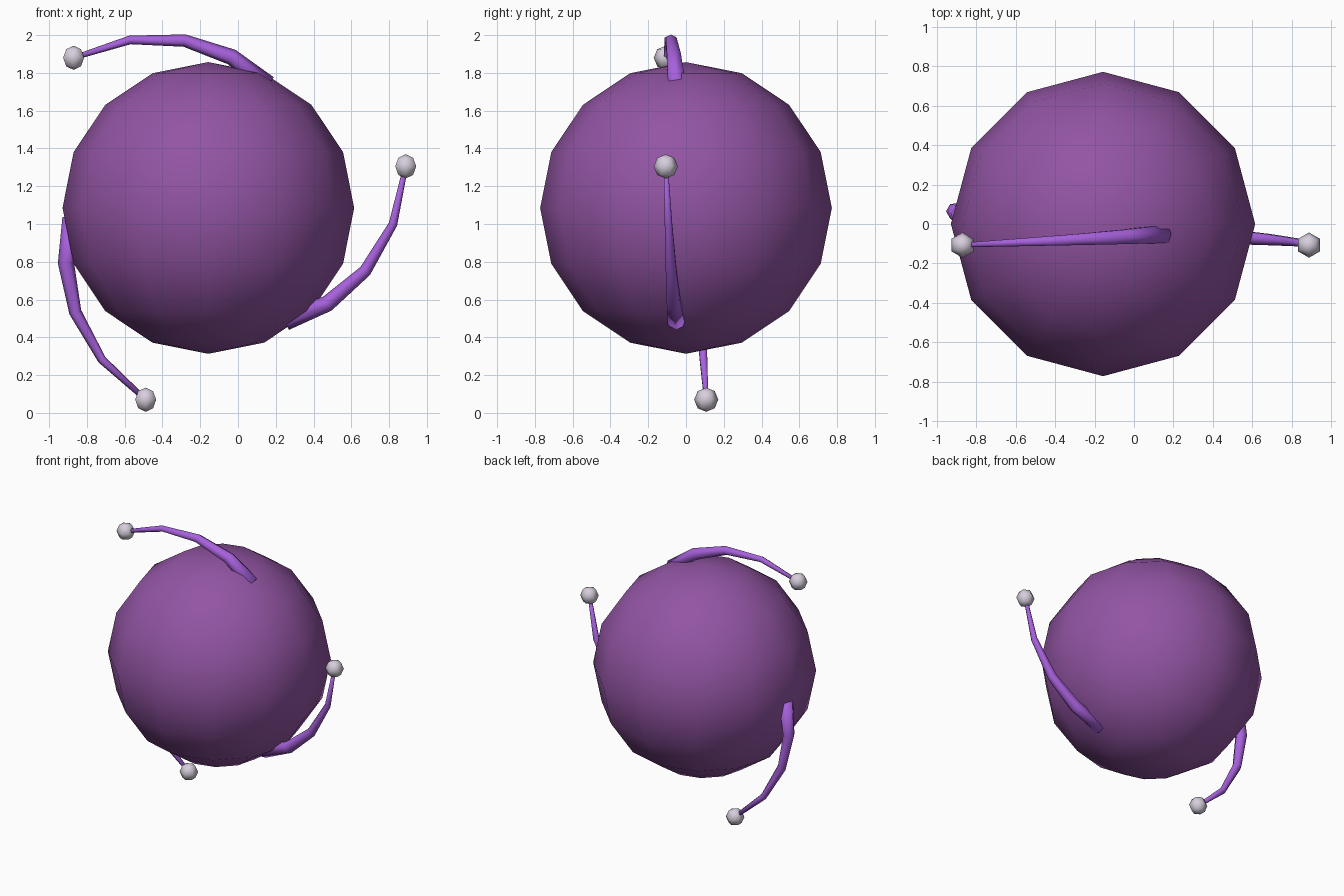
import bpy, bmesh
from math import radians, cos, sin, tau
from mathutils import Vector

if "Cube" in bpy.data.objects:
    bpy.data.objects.remove(bpy.data.objects["Cube"])

CENTRE = Vector((-0.157, 0, 1.085))


def material(name, rgb):
    m = bpy.data.materials.new(name)
    m.diffuse_color = (*rgb, 1)
    m.use_nodes = True
    m.node_tree.nodes["Principled BSDF"].inputs["Base Color"].default_value = m.diffuse_color
    return m


body_mat = material("body purple", (0.29, 0.09, 0.37))
arm_mat = material("bright violet", (0.39, 0.12, 0.72))
tip_mat = material("pale lilac", (0.68, 0.62, 0.72))


def finish(bm, name, mat):
    bmesh.ops.recalc_face_normals(bm, faces=bm.faces)
    for f in bm.faces:
        f.smooth = True
    mesh = bpy.data.meshes.new(name)
    bm.to_mesh(mesh)
    bm.free()
    mesh.materials.append(mat)
    ob = bpy.data.objects.new(name, mesh)
    bpy.context.collection.objects.link(ob)
    return ob


def ball(name, centre, radius, segments, rings, mat):
    bm = bmesh.new()
    bmesh.ops.create_uvsphere(bm, u_segments=segments, v_segments=rings, radius=radius)
    finish(bm, name, mat).location = centre


def tube(name, path, radii, sides, mat):
    bm = bmesh.new()
    loops = []
    for i, (p, r) in enumerate(zip(path, radii)):
        d = (path[min(i + 1, len(path) - 1)] - path[max(i - 1, 0)]).normalized()
        u = d.cross(Vector((0, 1, 0))).normalized()
        v = d.cross(u)
        loops.append([bm.verts.new(p + r * (cos(tau * k / sides) * u + sin(tau * k / sides) * v))
                      for k in range(sides)])
    for a, b in zip(loops, loops[1:]):
        for k in range(sides):
            n = (k + 1) % sides
            bm.faces.new((a[k], a[n], b[n], b[k]))
    bm.faces.new(loops[0])
    bm.faces.new(loops[-1])
    finish(bm, name, mat)


# Main round body
ball("body", CENTRE, 0.772, 12, 8, body_mat)

# Three tapered arms spiralling out of the body, each ending in a small ball
for n, (start, side) in enumerate(((64.3, -1), (-55.7, -1), (184.3, 1)), 1):
    path, radii = [], []
    for i in range(5):
        t = i / 4
        a = radians(start + 67.6 * t)
        r = 0.722 + 0.346 * t
        path.append(CENTRE + Vector((r * cos(a), side * (0.05 + 0.057 * t), r * sin(a))))
        radii.append(0.053 - 0.040 * t)
    tube(f"arm_{n}", path, radii, 6, arm_mat)
    ball(f"arm_tip_{n}", path[-1], 0.064, 6, 4, tip_mat)
